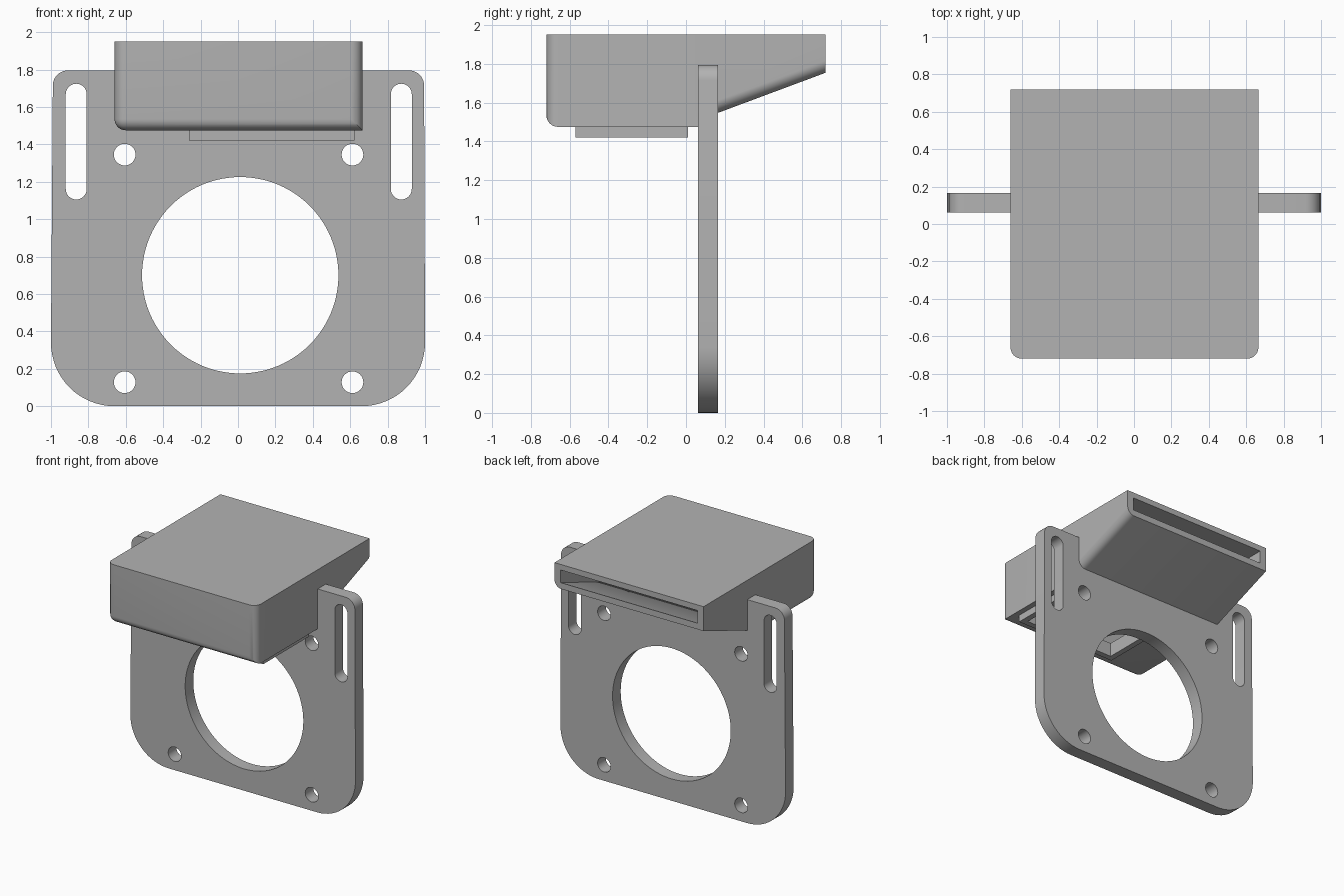
import bpy, bmesh, math
from mathutils import Vector

cube = bpy.data.objects.get("Cube")
if cube:
    bpy.data.objects.remove(cube, do_unlink=True)

grey = bpy.data.materials.new("plain grey")
grey.use_nodes = True
COLOUR = (0.45, 0.45, 0.45, 1)
grey.diffuse_color = COLOUR
grey.node_tree.nodes["Principled BSDF"].inputs["Base Color"].default_value = COLOUR


def prism(name, outline, axis, lo, hi, round_edge=None, radius=0.06):
    """Extrude a 2D outline along an axis; round the edges chosen by a rule on their midpoint."""
    def place(a, b, t):
        return {"x": (t, a, b), "y": (a, t, b), "z": (a, b, t)}[axis]
    bm = bmesh.new()
    face = bm.faces.new([bm.verts.new(place(a, b, lo)) for a, b in outline])
    ext = bmesh.ops.extrude_face_region(bm, geom=[face])
    shift = Vector(place(0, 0, hi - lo))
    bmesh.ops.translate(bm, vec=shift, verts=[v for v in ext["geom"] if isinstance(v, bmesh.types.BMVert)])
    bmesh.ops.recalc_face_normals(bm, faces=bm.faces)
    if round_edge:
        edges = [e for e in bm.edges if round_edge((e.verts[0].co + e.verts[1].co) / 2)]
        bmesh.ops.bevel(bm, geom=edges, offset=radius, segments=8, profile=0.5, affect='EDGES')
    mesh = bpy.data.meshes.new(name)
    bm.to_mesh(mesh)
    bm.free()
    mesh.materials.append(grey)
    obj = bpy.data.objects.new(name, mesh)
    bpy.context.collection.objects.link(obj)
    return obj


def rect(a0, a1, b0, b1):
    return [(a0, b0), (a1, b0), (a1, b1), (a0, b1)]


def arc(cx, cz, r, start, end, n=16):
    """Points along an arc, angles in degrees."""
    angles = [math.radians(start + (end - start) * i / n) for i in range(n + 1)]
    return [(cx + r * math.cos(t), cz + r * math.sin(t)) for t in angles]


def combine(target, tool, operation, keep=False):
    mod = target.modifiers.new("combine", 'BOOLEAN')
    mod.object, mod.operation, mod.solver = tool, operation, 'EXACT'
    bpy.context.view_layer.objects.active = target
    bpy.ops.object.modifier_apply(modifier=mod.name)
    if not keep:
        bpy.data.objects.remove(tool, do_unlink=True)


# Mounting plate with large lower corners and small upper ones
outline = (arc(-0.66, 0.34, 0.34, 180, 270) + arc(0.66, 0.34, 0.34, 270, 360)
           + arc(0.915, 1.715, 0.08, 0, 90, 8) + arc(-0.91, 1.715, 0.08, 90, 180, 8))
plate = prism("mounting_plate", outline, "y", 0.062, 0.165)

# Large centre opening, four screw holes and two long slots
cutters = [arc(0.012, 0.70, 0.525, 0, 360, 96)[:-1]]
for x in (-0.606, 0.612):
    for z in (0.128, 1.345):
        cutters.append(arc(x, z, 0.058, 0, 360, 32)[:-1])
for x in (-0.865, 0.873):
    cutters.append(arc(x, 1.668, 0.056, 0, 180) + arc(x, 1.161, 0.056, 180, 360))
for shape in cutters:
    combine(plate, prism("hole_cutter", shape, "y", -0.1, 0.3), 'DIFFERENCE')

# Duct: box at the front, tapered nozzle at the back
L, R, F, B, BASE, TOP = -0.66, 0.665, -0.72, 0.72, 1.475, 1.95


def box_edges(m):
    front = m.y < F + 0.01 and m.z < TOP - 0.01
    return front or (m.x < L + 0.01 and m.z < BASE + 0.01)


def nozzle_edges(m):
    return m.x > R - 0.01 and m.z < 1.7 and 0.2 < m.y < 0.7


duct = prism("air_duct", rect(F, 0.12, BASE, TOP), "x", L, R, box_edges)
nozzle = prism("nozzle", [(0.10, 1.523), (B, 1.754), (B, TOP), (0.10, TOP)], "x", L, R, nozzle_edges)
combine(duct, nozzle, 'UNION')

# Inlet collar under the duct
collar = prism("inlet_collar", rect(-0.262, 0.622, -0.57, 0.01), "z", 1.42, 1.50)
combine(duct, collar, 'UNION')

# Hollow air passage open at the back, and inlet from below
WALL = 0.055
cavity = prism("passage_cutter", [(F + WALL, BASE + WALL), (0.08, BASE + WALL), (0.14, 1.59),
                                  (B + 0.05, 1.822), (B + 0.05, TOP - 0.045), (F + WALL, TOP - 0.045)],
               "x", L + WALL, R - WALL)
inlet = prism("inlet_cutter", rect(-0.217, 0.577, -0.525, -0.035), "z", 1.35, 1.60)
combine(duct, cavity, 'DIFFERENCE', keep=True)
combine(duct, inlet, 'DIFFERENCE')
combine(plate, cavity, 'DIFFERENCE')

# Smooth the rounded surfaces and keep the corners crisp
for obj in (plate, duct):
    bpy.ops.object.select_all(action='DESELECT')
    obj.select_set(True)
    bpy.context.view_layer.objects.active = obj
    bpy.ops.object.shade_smooth_by_angle(angle=math.radians(30))
